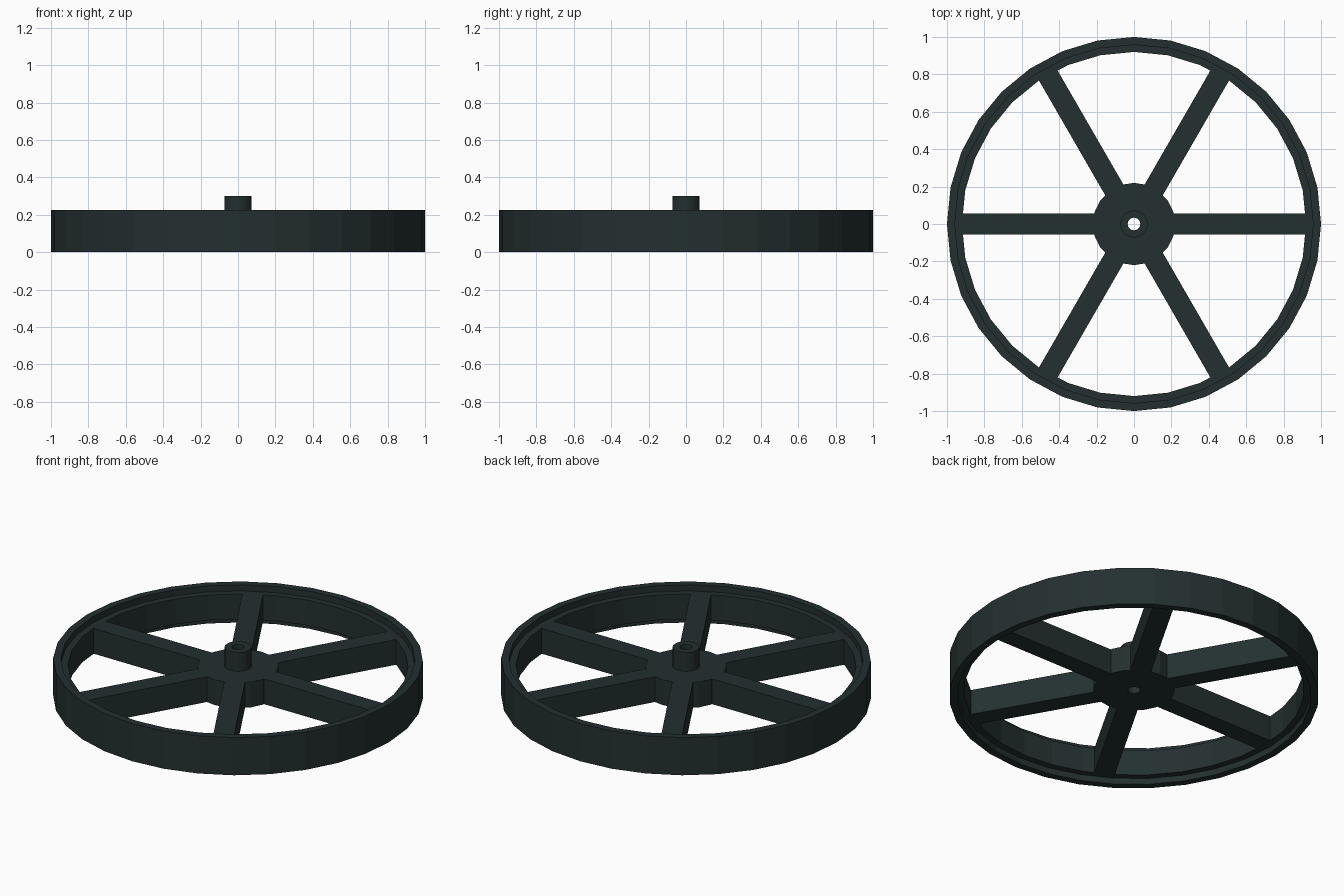
import bpy, bmesh, math
from mathutils import Matrix

if "Cube" in bpy.data.objects:
    bpy.data.objects.remove(bpy.data.objects["Cube"])

paint = bpy.data.materials.new("dark_slate")
paint.diffuse_color = (0.0175, 0.029, 0.029, 1)
paint.use_nodes = True
paint.node_tree.nodes["Principled BSDF"].inputs["Base Color"].default_value = paint.diffuse_color

WEB_LOW, WEB_HIGH = 0.037, 0.188   # recessed web of the wheel


def finish(name, bm):
    bmesh.ops.recalc_face_normals(bm, faces=bm.faces)
    mesh = bpy.data.meshes.new(name)
    bm.to_mesh(mesh)
    bm.free()
    mesh.materials.append(paint)
    obj = bpy.data.objects.new(name, mesh)
    bpy.context.collection.objects.link(obj)
    return obj


def lathe(name, profile, sides):
    """Revolve a closed (radius, z) profile around the z axis."""
    bm = bmesh.new()
    rings = []
    for i in range(sides):
        a = 2 * math.pi * i / sides
        rings.append([bm.verts.new((r * math.cos(a), r * math.sin(a), z))
                      for r, z in profile])
    n = len(profile)
    for i in range(sides):
        here, there = rings[i], rings[(i + 1) % sides]
        for j in range(n):
            k = (j + 1) % n
            bm.faces.new((here[j], there[j], there[k], here[k]))
    return finish(name, bm)


# Rim: tall outer band with a lower inner ledge on both sides
lathe("rim", [(1.0, 0), (1.0, 0.225), (0.958, 0.225), (0.958, WEB_HIGH),
              (0.92, WEB_HIGH), (0.92, WEB_LOW), (0.958, WEB_LOW),
              (0.958, 0)], 32)

# Hub disc and raised axle boss, both bored through
lathe("hub", [(0.22, WEB_LOW), (0.22, WEB_HIGH), (0.034, WEB_HIGH),
              (0.034, WEB_LOW)], 20)
lathe("axle_boss", [(0.073, WEB_HIGH - 0.01), (0.073, 0.3), (0.034, 0.3),
                    (0.034, WEB_HIGH - 0.01)], 20)

# Six straight spokes
START, END, WIDTH = 0.2, 0.922, 0.113
for i in range(6):
    bm = bmesh.new()
    place = (Matrix.Rotation(i * math.pi / 3, 4, 'Z')
             @ Matrix.Translation(((START + END) / 2, 0, (WEB_LOW + WEB_HIGH) / 2))
             @ Matrix.Diagonal((END - START, WIDTH, WEB_HIGH - WEB_LOW, 1)))
    bmesh.ops.create_cube(bm, size=1, matrix=place)
    finish(f"spoke_{i + 1}", bm)
